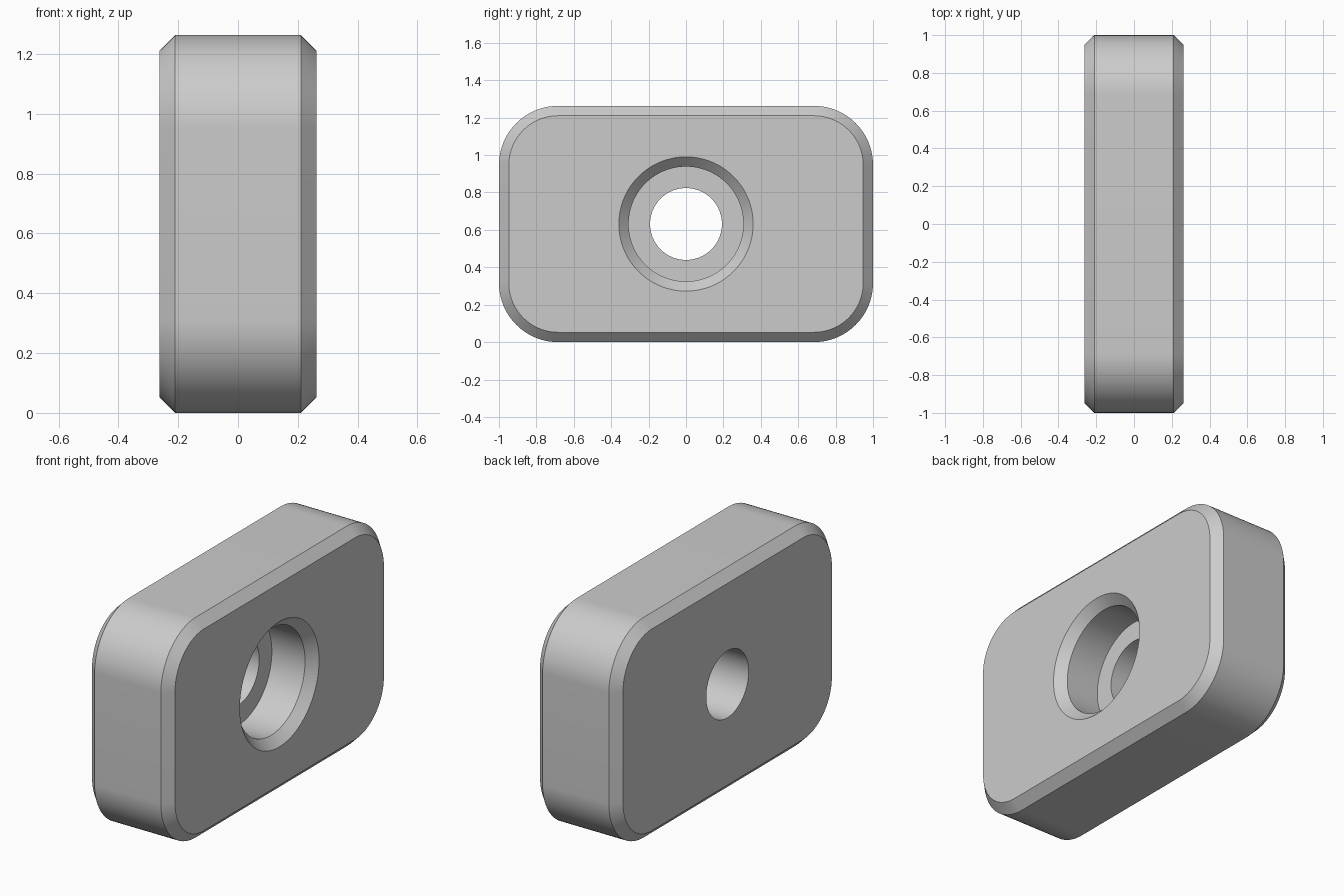
import bpy, bmesh, math

if "Cube" in bpy.data.objects:
    bpy.data.objects.remove(bpy.data.objects["Cube"])

SEG = 24                      # segments per rounded corner
N = 4 * (SEG + 1)             # points in every loop
HALF_X, HALF_Y, HALF_Z = 0.263, 1.0, 0.6315
RADIUS, CHAMFER = 0.316, 0.0526


def rounded_rect(x, inset):
    """Rounded rectangle loop across the block at depth x."""
    r = RADIUS - inset
    cy, cz = HALF_Y - RADIUS, HALF_Z - RADIUS
    pts = []
    for k, (sy, sz) in enumerate([(1, 1), (-1, 1), (-1, -1), (1, -1)]):
        for i in range(SEG + 1):
            a = math.pi / 2 * (k + i / SEG)
            pts.append((x, sy * cy + r * math.cos(a),
                        HALF_Z + sz * cz + r * math.sin(a)))
    return pts


def circle(x, r):
    """Circular loop of the bore at depth x."""
    return [(x, r * math.cos(a), HALF_Z + r * math.sin(a))
            for a in (2 * math.pi * (i + 0.5) / N for i in range(N))]


# Closed sequence of loops: outer body, then countersink, counterbore and through hole
shoulder = HALF_X - CHAMFER
loops = [
    circle(-HALF_X, 0.192),
    rounded_rect(-HALF_X, CHAMFER),
    rounded_rect(-shoulder, 0),
    rounded_rect(shoulder, 0),
    rounded_rect(HALF_X, CHAMFER),
    circle(HALF_X, 0.359),
    circle(shoulder, 0.307),
    circle(0, 0.307),
    circle(0, 0.192),
]

bm = bmesh.new()
rings = [[bm.verts.new(p) for p in loop] for loop in loops]
for j, ring in enumerate(rings):
    nxt = rings[(j + 1) % len(rings)]
    for i in range(N):
        k = (i + 1) % N
        bm.faces.new((ring[i], ring[k], nxt[k], nxt[i]))
bmesh.ops.recalc_face_normals(bm, faces=bm.faces)
mesh = bpy.data.meshes.new("mounting_block")
bm.to_mesh(mesh)
bm.free()

block = bpy.data.objects.new("mounting_block", mesh)
bpy.context.collection.objects.link(block)
grey = bpy.data.materials.new("light grey")
grey.diffuse_color = (0.6, 0.6, 0.6, 1)
grey.use_nodes = True
grey.node_tree.nodes["Principled BSDF"].inputs["Base Color"].default_value = grey.diffuse_color
mesh.materials.append(grey)

# Smooth curved walls, crisp chamfer edges
bpy.context.view_layer.objects.active = block
block.select_set(True)
bpy.ops.object.shade_smooth_by_angle(angle=math.radians(30))
